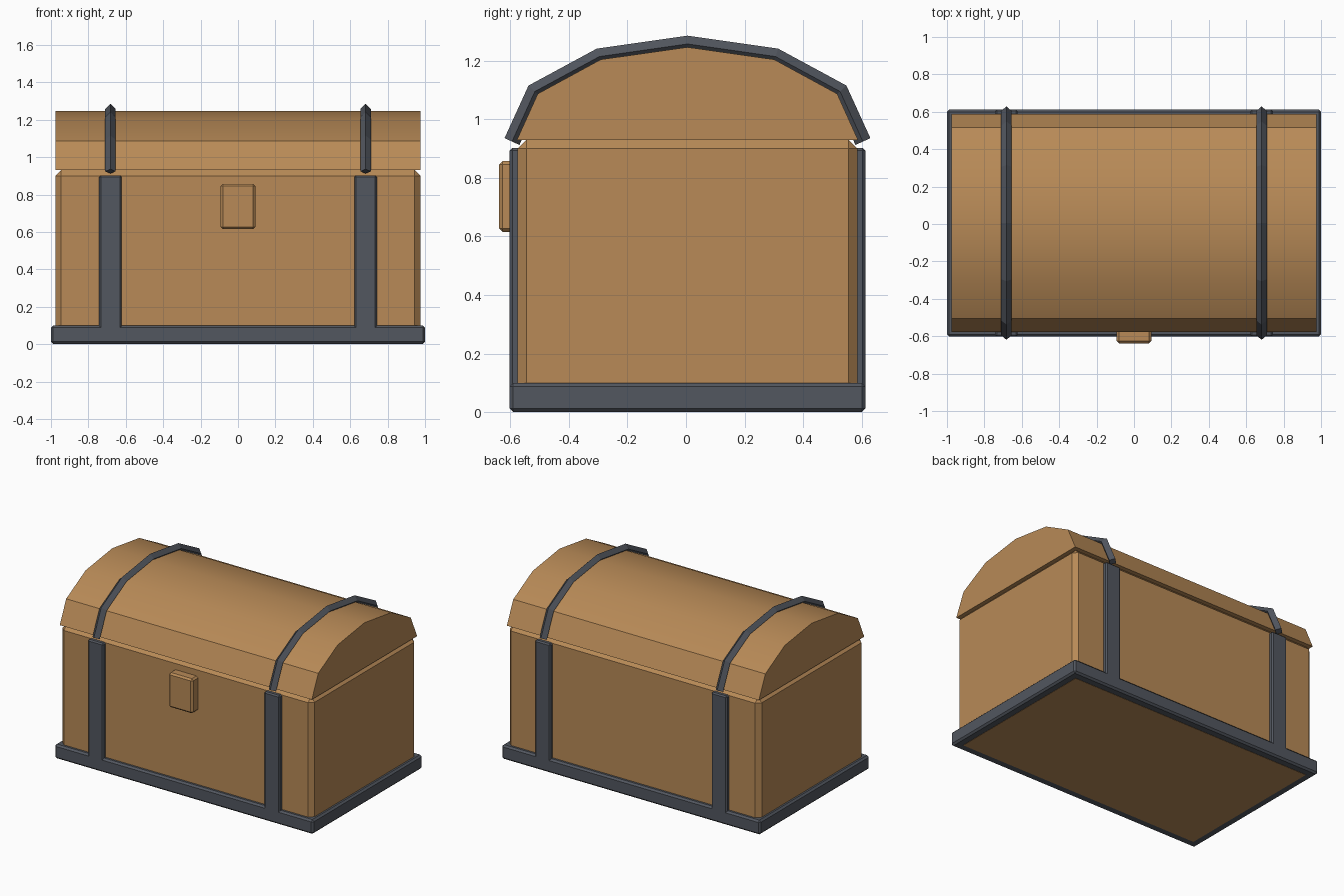
import bpy, bmesh, math
from mathutils import Vector

cube = bpy.data.objects.get("Cube")
if cube:
    bpy.data.objects.remove(cube, do_unlink=True)

MID = 0.005          # depth centre of the chest
STRAP_X = 0.682      # strap distance from the middle


def material(name, color):
    mat = bpy.data.materials.new(name)
    mat.use_nodes = True
    mat.diffuse_color = color
    bsdf = mat.node_tree.nodes["Principled BSDF"]
    bsdf.inputs["Base Color"].default_value = color
    return mat


wood = material("warm wood", (0.48, 0.255, 0.095, 1))
iron = material("dark iron", (0.085, 0.095, 0.115, 1))


def finish(name, bm, mat):
    bmesh.ops.recalc_face_normals(bm, faces=bm.faces)
    mesh = bpy.data.meshes.new(name)
    bm.to_mesh(mesh)
    bm.free()
    mesh.materials.append(mat)
    obj = bpy.data.objects.new(name, mesh)
    bpy.context.collection.objects.link(obj)
    return obj


def box(name, low, high, mat, chamfer):
    """Box between two corners with single-step chamfered edges."""
    low, high = Vector(low), Vector(high)
    bm = bmesh.new()
    bmesh.ops.create_cube(bm, size=1)
    for v in bm.verts:
        v.co = (low + high) / 2 + v.co * (high - low)
    obj = finish(name, bm, mat)
    mod = obj.modifiers.new("chamfer", 'BEVEL')
    mod.width = chamfer
    mod.segments = 1
    return obj


def arch(half):
    """Mirror a front half (depth, height) into a full arch."""
    pts = half + [(-y, z) for y, z in reversed(half[:-1])]
    return [Vector((y + MID, z)) for y, z in pts]


def mitres(path):
    """Outward offset direction at each path point."""
    normals = []
    for a, b in zip(path, path[1:]):
        d = (b - a).normalized()
        normals.append(Vector((-d.y, d.x)))
    result = [normals[0]]
    for a, b in zip(normals, normals[1:]):
        result.append((a + b) / (1 + a.dot(b)))
    return result + [normals[-1]]


# Body and base
box("chest_body", (-0.975, MID - 0.58, 0), (0.975, MID + 0.58, 0.93), wood, 0.03)
box("base_rim", (-1, -0.602, 0.001), (1, 0.612, 0.1), iron, 0.012)
box("latch", (-0.093, -0.638, 0.615), (0.093, -0.56, 0.857), wood, 0.012)

# Arched lid
profile = arch([(-0.582, 0.93), (-0.511, 1.087), (-0.296, 1.204), (0, 1.246)])
bm = bmesh.new()
ends = [[bm.verts.new((x, p.x, p.y)) for p in profile] for x in (-0.975, 0.975)]
n = len(profile)
for i in range(n):
    j = (i + 1) % n
    bm.faces.new((ends[0][i], ends[0][j], ends[1][j], ends[1][i]))
for end in ends:
    bm.faces.new(end)
lid = finish("lid", bm, wood)
bpy.ops.object.select_all(action='DESELECT')
lid.select_set(True)
bpy.context.view_layer.objects.active = lid
bpy.ops.object.shade_smooth_by_angle(angle=math.radians(30))

# Diamond-section lid straps
R = 0.028
path = arch([(-0.599, 0.924), (-0.521, 1.095), (-0.301, 1.214), (0, 1.257)])
outward = mitres(path)


def lid_strap(name, x):
    bm = bmesh.new()
    rings = []
    for p, o in zip(path, outward):
        section = [(0, R), (R, 0), (0, -R), (-R, 0)]
        rings.append([bm.verts.new((x + side, p.x + o.x * out, p.y + o.y * out))
                      for side, out in section])
    for a, b in zip(rings, rings[1:]):
        for i in range(4):
            j = (i + 1) % 4
            bm.faces.new((a[i], a[j], b[j], b[i]))
    bm.faces.new(rings[0])
    bm.faces.new(rings[-1])
    finish(name, bm, iron)


# Straps on both sides, front and back
for side, x in (("left", STRAP_X), ("right", -STRAP_X)):
    lid_strap(side + "_lid_strap", x)
    for face, y0, y1 in (("front", -0.602, -0.56), ("back", 0.57, 0.612)):
        box(f"{side}_{face}_strap", (x - 0.06, y0, 0.04), (x + 0.06, y1, 0.902),
            iron, 0.009)
